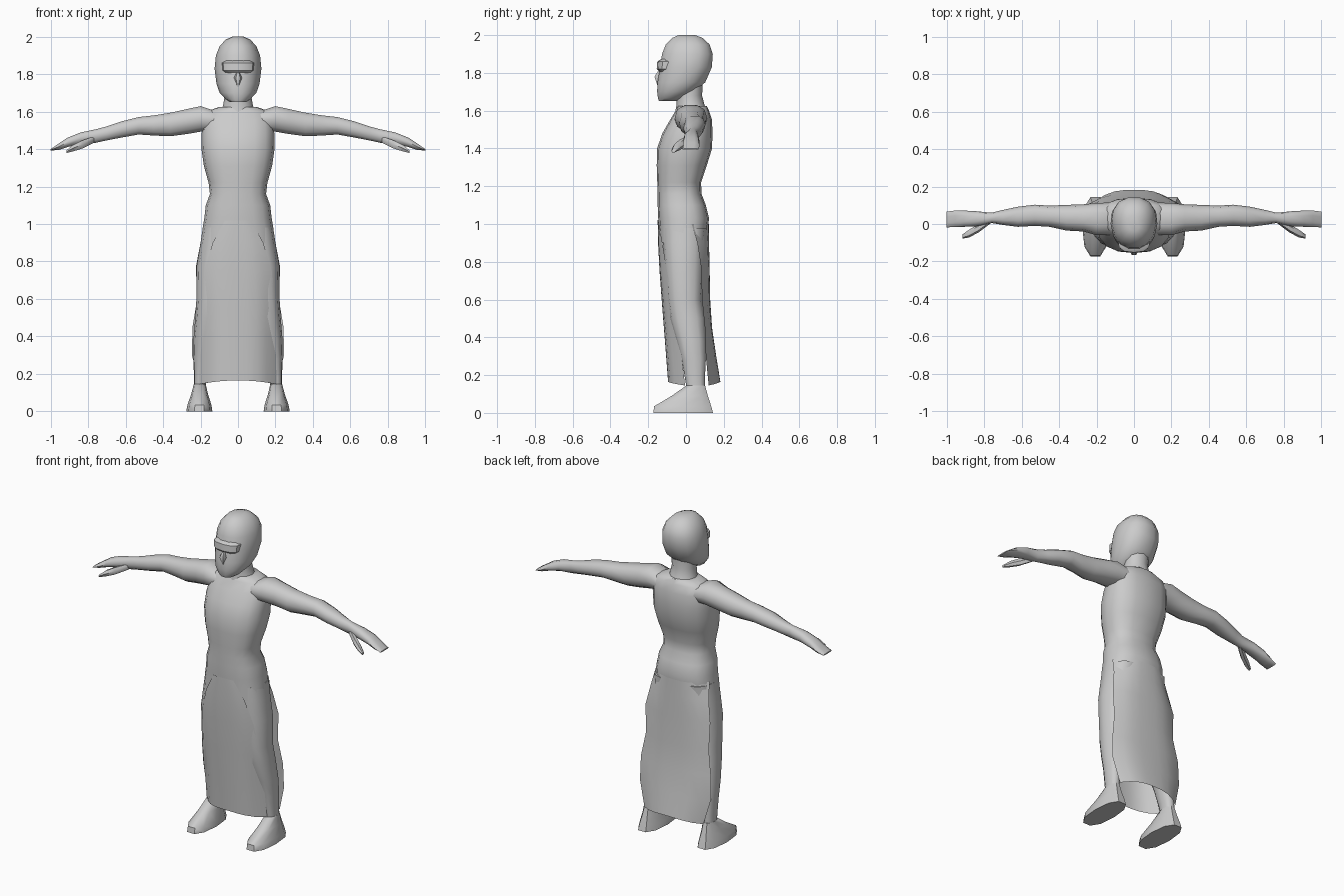
import bpy, bmesh, math

grey = bpy.data.materials.new("plain grey")
grey.diffuse_color = (0.6, 0.6, 0.6, 1)


def finish(bm, name, angle=50, closed=True):
    if closed:
        bmesh.ops.recalc_face_normals(bm, faces=bm.faces)
    me = bpy.data.meshes.new(name)
    bm.to_mesh(me)
    bm.free()
    me.materials.append(grey)
    ob = bpy.data.objects.new(name, me)
    bpy.context.collection.objects.link(ob)
    bpy.ops.object.select_all(action='DESELECT')
    ob.select_set(True)
    bpy.context.view_layer.objects.active = ob
    bpy.ops.object.shade_smooth_by_angle(angle=math.radians(angle))
    return ob


def loft(name, sections, axis=2, n=12, power=2.3, side=1, taper=0, angle=50):
    """Rings of (position, a_min, a_max, b_min, b_max) along x (0) or z (2)."""
    bm = bmesh.new()
    rings = []
    for p, a0, a1, b0, b1 in sections:
        ring = []
        for i in range(n):
            t = 2 * math.pi * i / n
            c, s = math.cos(t), math.sin(t)
            u = math.copysign(abs(c) ** (2 / power), c) * (1 + taper * s)
            v = math.copysign(abs(s) ** (2 / power), s)
            a = (a0 + a1) / 2 + u * (a1 - a0) / 2
            b = (b0 + b1) / 2 + v * (b1 - b0) / 2
            co = (a, b, p) if axis == 2 else (p, a, b)
            ring.append(bm.verts.new((co[0] * side, co[1], co[2])))
        rings.append(ring)
    for r, q in zip(rings, rings[1:]):
        for i in range(n):
            j = (i + 1) % n
            bm.faces.new((r[i], r[j], q[j], q[i]))
    bm.faces.new(rings[0])
    bm.faces.new(rings[-1])
    return finish(bm, name, angle)


def upright(rows):
    """Centred sections given as (z, half width, front y, back y)."""
    return [(z, -w, w, f, b) for z, w, f, b in rows]


def panel(name, rows, n=8):
    """Curved cloth sheet from rows of (z, half width, middle y, edge y)."""
    bm = bmesh.new()
    grid = []
    for k, (z, w, mid, edge) in enumerate(rows):
        line = []
        for i in range(n + 1):
            t = 2 * i / n - 1
            lift = 0.02 * (1 - t * t) if k == len(rows) - 1 else 0
            line.append(bm.verts.new((w * t, mid + (edge - mid) * abs(t) ** 3, z + lift)))
        grid.append(line)
    back = rows[0][2] > 0
    for r, q in zip(grid, grid[1:]):
        for i in range(n):
            f = (r[i], q[i], q[i + 1], r[i + 1])
            bm.faces.new(f[::-1] if back else f)
    return finish(bm, name, closed=False)


# Torso and hips
loft("torso", upright([
    (0.90, 0.195, -0.140, 0.105), (0.97, 0.19, -0.143, 0.115), (1.03, 0.18, -0.147, 0.122),
    (1.10, 0.172, -0.150, 0.105), (1.16, 0.15, -0.150, 0.082), (1.22, 0.157, -0.152, 0.080),
    (1.31, 0.182, -0.155, 0.110), (1.40, 0.195, -0.153, 0.138), (1.48, 0.194, -0.125, 0.140),
    (1.55, 0.19, -0.085, 0.138), (1.60, 0.17, -0.055, 0.122), (1.625, 0.10, -0.045, 0.11)]),
    n=16, power=2.5)

# Neck, head and face gear
loft("neck", upright([(1.58, 0.10, -0.06, 0.12), (1.63, 0.08, -0.05, 0.098),
                      (1.68, 0.072, -0.05, 0.085), (1.76, 0.075, -0.05, 0.09)]), n=12, power=2)
loft("head", upright([
    (1.652, 0.045, -0.145, -0.05), (1.665, 0.065, -0.150, -0.02), (1.70, 0.098, -0.155, 0.045),
    (1.75, 0.115, -0.154, 0.105), (1.83, 0.125, -0.140, 0.140), (1.90, 0.118, -0.130, 0.145),
    (1.95, 0.098, -0.110, 0.128), (1.985, 0.065, -0.075, 0.09), (2.0, 0.03, -0.04, 0.05)]),
    n=14, power=2.2, taper=0.08)
loft("goggles", upright([(1.805, 0.07, -0.140, -0.02), (1.82, 0.086, -0.155, -0.01),
                         (1.86, 0.088, -0.152, -0.01), (1.873, 0.07, -0.132, -0.02)]),
     n=12, power=2.8, angle=35)
loft("nose", upright([(1.735, 0.008, -0.154, -0.13), (1.78, 0.022, -0.170, -0.12),
                      (1.81, 0.010, -0.150, -0.12)]), n=6, power=2)

# Robe panels
panel("front_robe_panel", [
    (1.02, 0.07, -0.150, -0.146), (0.90, 0.135, -0.148, -0.125), (0.75, 0.18, -0.140, -0.10),
    (0.55, 0.195, -0.125, -0.065), (0.40, 0.20, -0.113, -0.035), (0.145, 0.206, -0.095, -0.005)])
panel("back_robe_panel", [
    (1.0, 0.185, 0.121, 0.03), (0.90, 0.20, 0.122, 0.06), (0.77, 0.225, 0.125, 0.08),
    (0.60, 0.218, 0.128, 0.085), (0.45, 0.243, 0.138, 0.10), (0.30, 0.246, 0.160, 0.105),
    (0.145, 0.205, 0.182, 0.12)])

for side, word in ((-1, "left"), (1, "right")):
    # Arm with flat hand
    loft(word + "_arm", [
        (0.12, -0.06, 0.115, 1.50, 1.605), (0.20, -0.06, 0.112, 1.49, 1.632),
        (0.27, -0.04, 0.105, 1.478, 1.617), (0.36, -0.035, 0.102, 1.466, 1.597),
        (0.45, -0.015, 0.098, 1.470, 1.582), (0.53, -0.010, 0.103, 1.476, 1.573),
        (0.62, -0.015, 0.092, 1.460, 1.550), (0.70, -0.005, 0.075, 1.445, 1.523),
        (0.76, 0.005, 0.060, 1.432, 1.507), (0.84, -0.012, 0.068, 1.425, 1.490),
        (0.91, -0.015, 0.072, 1.410, 1.462), (0.955, -0.016, 0.072, 1.395, 1.432),
        (1.0, -0.018, 0.066, 1.392, 1.400)],
        axis=0, n=10, side=side, power=2.4)
    # Thumb
    loft(word + "_thumb", [
        (0.77, 0.0, 0.04, 1.43, 1.47), (0.83, -0.045, 0.0, 1.40, 1.45),
        (0.88, -0.072, -0.030, 1.385, 1.425), (0.915, -0.078, -0.055, 1.378, 1.395)],
        axis=0, n=6, side=side, power=2)
    # Leg
    loft(word + "_leg", [
        (0.98, 0.0, 0.188, -0.125, 0.11), (0.90, 0.0, 0.20, -0.122, 0.10),
        (0.77, 0.005, 0.222, -0.115, 0.095), (0.60, 0.04, 0.222, -0.10, 0.085),
        (0.50, 0.075, 0.228, -0.085, 0.10), (0.38, 0.11, 0.238, -0.050, 0.105),
        (0.28, 0.14, 0.238, -0.022, 0.105), (0.18, 0.168, 0.235, -0.005, 0.10),
        (0.12, 0.175, 0.235, 0.005, 0.10)], n=12, side=side)
    # Foot
    loft(word + "_foot", [
        (0.0, 0.137, 0.276, -0.18, 0.15), (0.035, 0.142, 0.270, -0.175, 0.14),
        (0.09, 0.160, 0.250, -0.08, 0.12), (0.145, 0.172, 0.236, 0.0, 0.103)],
        n=10, side=side, power=2.4)
